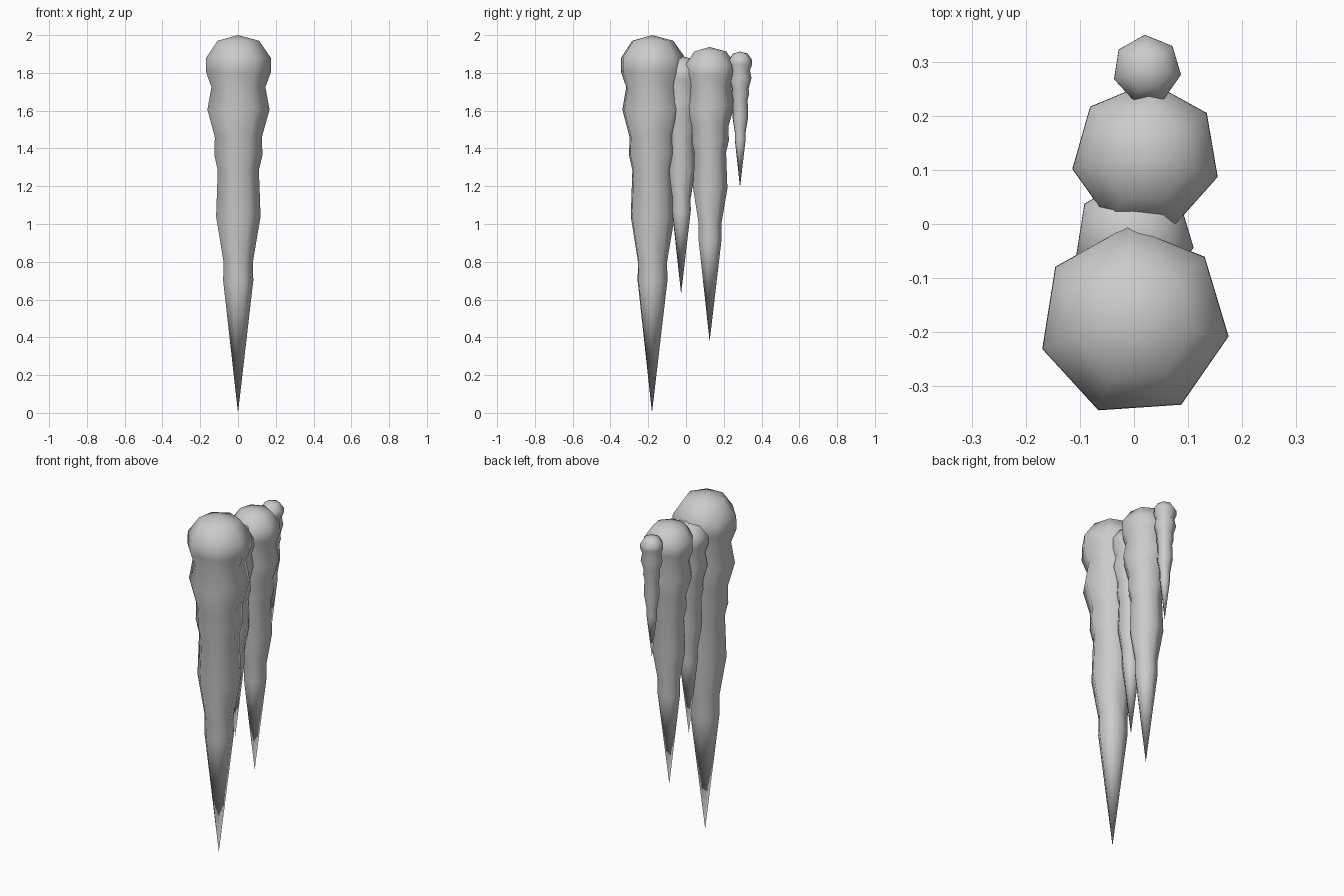
import bpy, bmesh
from math import cos, sin, radians, pi

if "Cube" in bpy.data.objects:
    bpy.data.objects.remove(bpy.data.objects["Cube"])

SIDES = 7
# Profile of the largest icicle: (radius, height below its top)
PROFILE = [(0.113, 0.03), (0.176, 0.12), (0.177, 0.195), (0.147, 0.275),
           (0.169, 0.395), (0.128, 0.54), (0.131, 0.635), (0.112, 0.715),
           (0.121, 0.96), (0.080, 1.20), (0.082, 1.30)]
LENGTH = 2.0


def icicle(name, x, y, top, scale, turn):
    """Seven-sided lathed icicle hanging down from height top."""
    bm = bmesh.new()
    rings = []
    for r, d in PROFILE:
        ring = []
        for i in range(SIDES):
            a = radians(turn) + 2 * pi * i / SIDES
            ring.append(bm.verts.new((r * scale * cos(a), r * scale * sin(a), -d * scale)))
        rings.append(ring)
    crown = bm.verts.new((0, 0, 0))
    tip = bm.verts.new((0, 0, -LENGTH * scale))
    for i in range(SIDES):
        j = (i + 1) % SIDES
        bm.faces.new((crown, rings[0][i], rings[0][j]))
        for upper, lower in zip(rings, rings[1:]):
            bm.faces.new((upper[i], lower[i], lower[j], upper[j]))
        bm.faces.new((rings[-1][i], tip, rings[-1][j]))
    bmesh.ops.recalc_face_normals(bm, faces=bm.faces[:])
    for f in bm.faces:
        f.smooth = True
    mesh = bpy.data.meshes.new(name)
    bm.to_mesh(mesh)
    bm.free()
    ob = bpy.data.objects.new(name, mesh)
    ob.location = (x, y, top)
    bpy.context.collection.objects.link(ob)
    return ob


# Four icicles in a row, front to back
icicle("large_icicle", 0.0, -0.18, 2.0, 1.0, -9)
icicle("slim_icicle", 0.0, -0.026, 1.89, 0.63, -9)
icicle("medium_icicle", 0.022, 0.125, 1.937, 0.78, -16)
icicle("small_icicle", 0.024, 0.286, 1.913, 0.36, -9)
